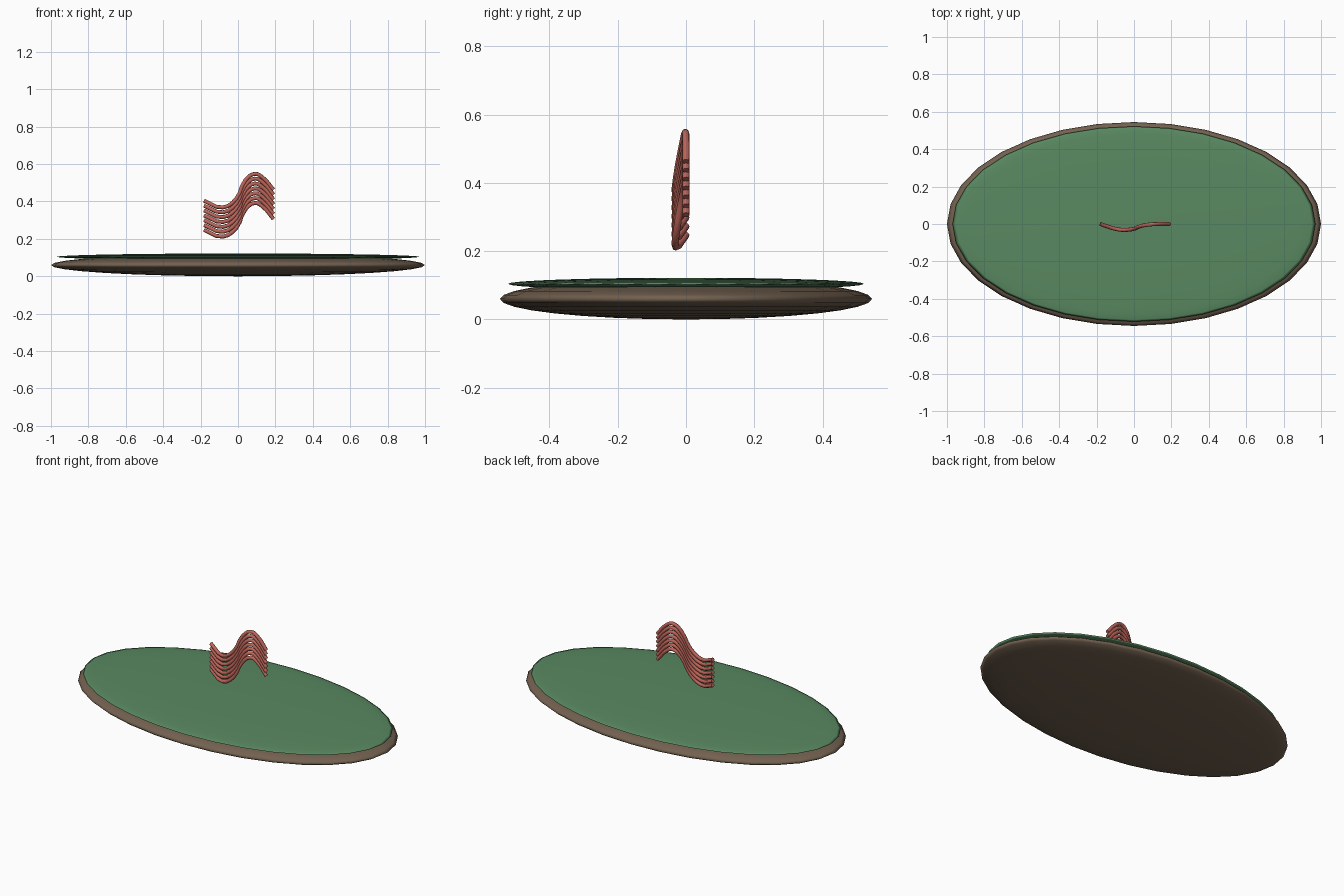
import bpy

if "Cube" in bpy.data.objects:
    bpy.data.objects.remove(bpy.data.objects["Cube"])


def material(name, rgb):
    m = bpy.data.materials.new(name)
    m.diffuse_color = (*rgb, 1)
    m.use_nodes = True
    m.node_tree.nodes["Principled BSDF"].inputs["Base Color"].default_value = m.diffuse_color
    return m


BROWN = material("earth brown", (0.17, 0.12, 0.08))
GREEN = material("grass green", (0.10, 0.25, 0.12))
RED = material("clay red", (0.50, 0.13, 0.10))


def disc(name, centre_z, radii, mat):
    """Flattened smooth ellipsoid."""
    bpy.ops.mesh.primitive_uv_sphere_add(segments=32, ring_count=16, radius=1,
                                         location=(0, 0, centre_z))
    ob = bpy.context.object
    ob.name = name
    ob.scale = radii
    bpy.ops.object.transform_apply(location=False, rotation=False, scale=True)
    bpy.ops.object.shade_smooth()
    ob.data.materials.append(mat)


# Ground slab and grass layer
disc("earth_base", 0.06, (1.0, 0.545, 0.06), BROWN)
disc("grass_top", 0.104, (0.97, 0.522, 0.018), GREEN)

# Stack of wavy rails, all on the same path
PATH = [(-0.18, 0.0, 0.247), (-0.08, -0.03, 0.212), (-0.01, -0.028, 0.257),
        (0.04, -0.01, 0.358), (0.09, -0.002, 0.392), (0.13, 0.0, 0.374),
        (0.19, 0.0, 0.306)]
RAILS, SPACING = 7, 0.026

for i in range(RAILS):
    cu = bpy.data.curves.new(f"wavy_rail_{i + 1}", "CURVE")
    cu.dimensions = "3D"
    cu.resolution_u = 3
    cu.bevel_depth = 0.0105
    cu.bevel_resolution = 2
    cu.use_fill_caps = True
    sp = cu.splines.new("BEZIER")
    sp.bezier_points.add(len(PATH) - 1)
    for bp, (x, y, z) in zip(sp.bezier_points, PATH):
        bp.co = (x, y, z + i * SPACING)
        bp.handle_left_type = bp.handle_right_type = "AUTO"
    cu.materials.append(RED)
    bpy.context.collection.objects.link(bpy.data.objects.new(cu.name, cu))
